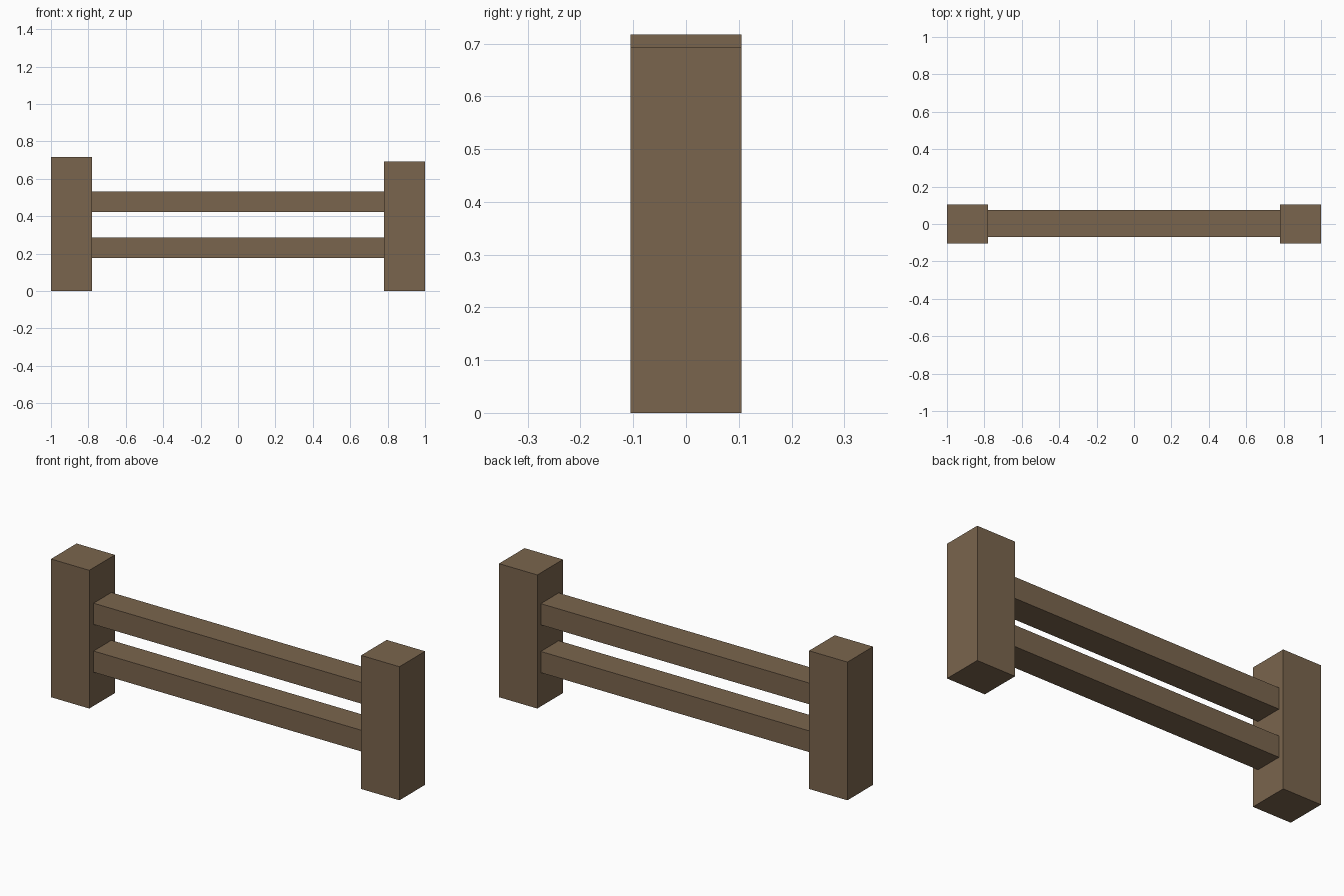
import bpy

cube = bpy.data.objects.get("Cube")
if cube:
    bpy.data.objects.remove(cube, do_unlink=True)

# Weathered brown wood shared by every part
wood = bpy.data.materials.new("brown_wood")
wood.use_nodes = True
colour = (0.195, 0.130, 0.075, 1)
wood.diffuse_color = colour
wood.node_tree.nodes["Principled BSDF"].inputs["Base Color"].default_value = colour


def beam(name, low, high):
    """Square-edged timber between two opposite corners."""
    centre = [(a + b) / 2 for a, b in zip(low, high)]
    bpy.ops.mesh.primitive_cube_add(size=1, location=centre)
    obj = bpy.context.object
    obj.name = name
    obj.scale = [b - a for a, b in zip(low, high)]
    bpy.ops.object.transform_apply(location=False, rotation=False, scale=True)
    obj.data.materials.append(wood)


INNER = 0.78      # inside face of the posts
DEPTH = 0.105     # half depth of the posts

# Posts, one slightly taller
beam("right_post", (-1, -DEPTH, 0), (-INNER, DEPTH, 0.717))
beam("left_post", (INNER, -DEPTH, 0), (1, DEPTH, 0.693))

# Rails spanning between the posts
for name, bottom in (("lower_rail", 0.175), ("upper_rail", 0.423)):
    beam(name, (-INNER, -0.07, bottom), (INNER, 0.076, bottom + 0.11))
